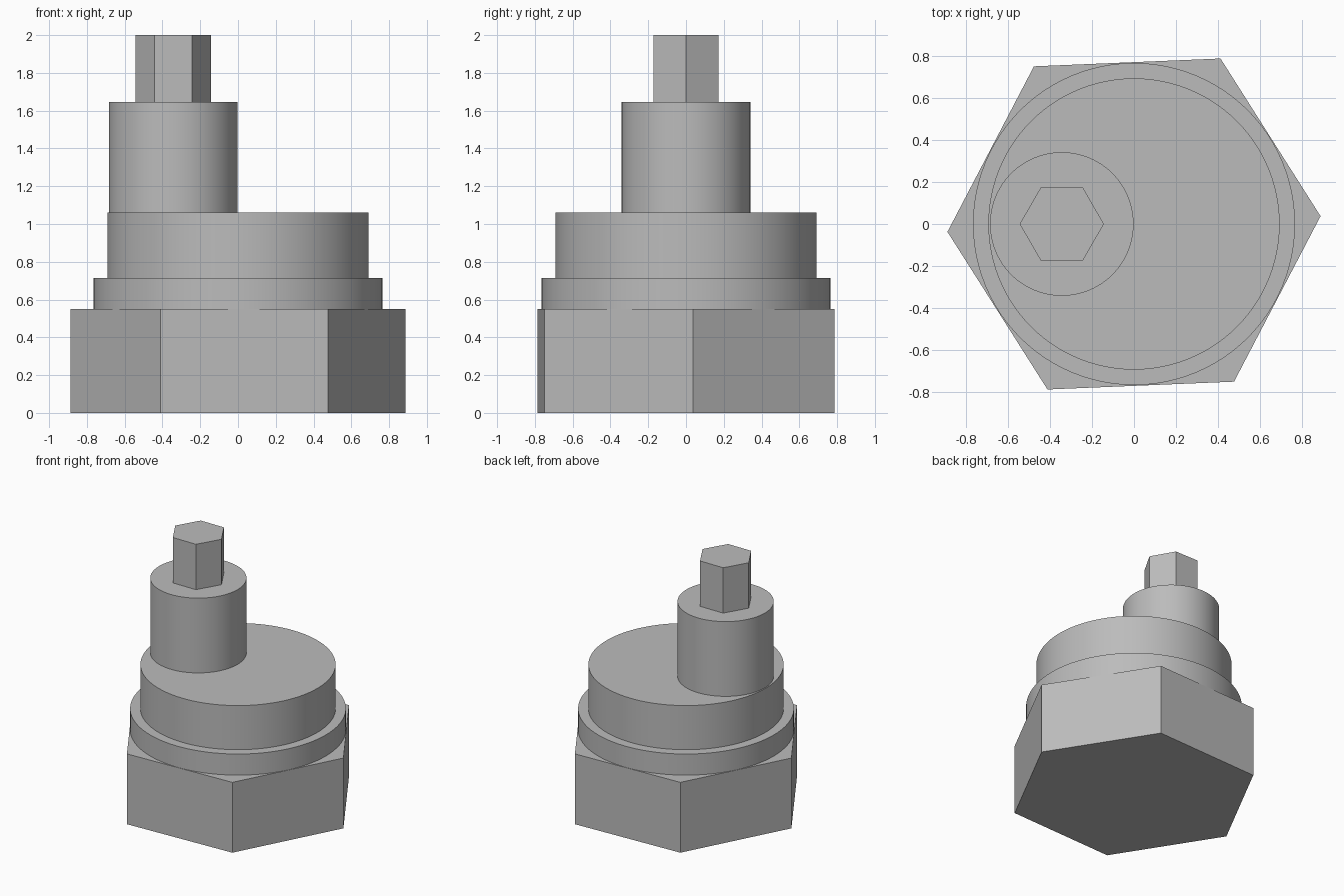
import bpy
import math

cube = bpy.data.objects.get("Cube")
if cube:
    bpy.data.objects.remove(cube, do_unlink=True)

# Single plain metal colour
metal = bpy.data.materials.new("grey_metal")
metal.use_nodes = True
grey = (0.5, 0.5, 0.5, 1.0)
metal.diffuse_color = grey
metal.node_tree.nodes["Principled BSDF"].inputs["Base Color"].default_value = grey


def add_prism(name, sides, radius, bottom, top, x=0.0, turn=0.0):
    """Upright prism or cylinder; turn is the angle of a corner from +x."""
    bpy.ops.mesh.primitive_cylinder_add(
        vertices=sides, radius=radius, depth=top - bottom,
        location=(x, 0, (bottom + top) / 2),
        rotation=(0, 0, math.radians(turn)))
    part = bpy.context.object
    part.name = name
    part.data.materials.append(metal)
    if sides > 6:
        bpy.ops.object.shade_smooth_by_angle(angle=math.radians(30))
    return part


ROUND = 96
HEX = 6
OFFSET = -0.343  # eccentric axis of the post and its drive

# Hexagonal base, slightly turned (the primitive starts with a corner on +y)
add_prism("hex_base", HEX, 0.887, 0.0, 0.55, turn=2.4 - 90)

# Stepped round body
add_prism("flange", ROUND, 0.765, 0.55, 0.715)
add_prism("body_disc", ROUND, 0.692, 0.715, 1.06)

# Off-centre post with a hexagonal drive on top
add_prism("eccentric_post", ROUND, 0.341, 1.06, 1.645, x=OFFSET)
add_prism("hex_drive", HEX, 0.2, 1.645, 2.0, x=OFFSET, turn=-90)
